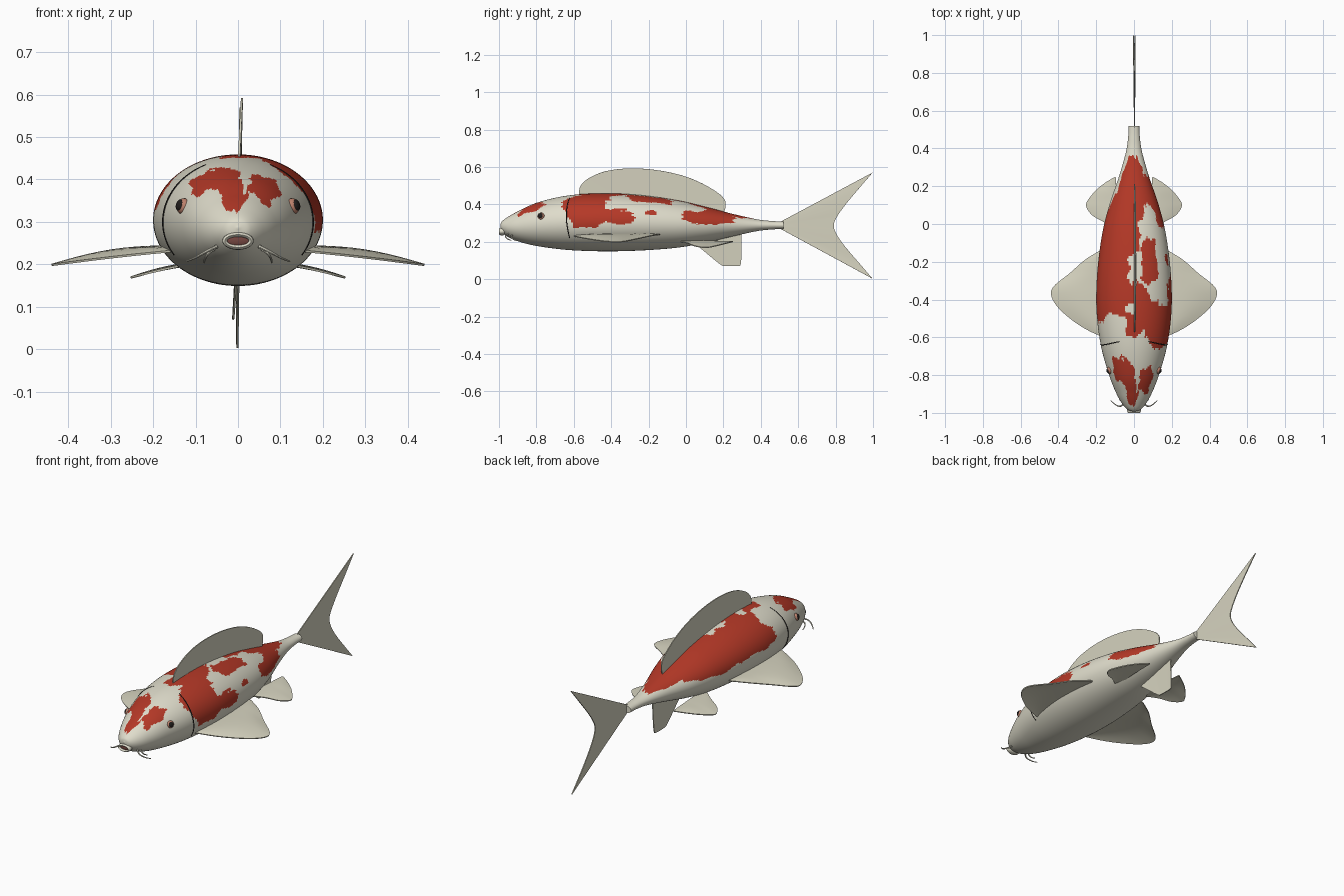
import bpy, bmesh, math
from mathutils import Vector, noise

if "Cube" in bpy.data.objects:
    bpy.data.objects.remove(bpy.data.objects["Cube"])


def material(name, rgb):
    m = bpy.data.materials.new(name)
    m.diffuse_color = (*rgb, 1)
    m.use_nodes = True
    m.node_tree.nodes["Principled BSDF"].inputs["Base Color"].default_value = m.diffuse_color
    return m


CREAM = material("cream_skin", (0.74, 0.72, 0.60))
RED = material("red_patches", (0.46, 0.04, 0.02))
FIN = material("pale_fin", (0.68, 0.66, 0.53))
BLACK = material("black", (0.015, 0.013, 0.012))
IRIS = material("copper_iris", (0.50, 0.22, 0.15))
MOUTH = material("mouth_inside", (0.17, 0.06, 0.05))


def spline(pts, t):
    """Catmull-Rom through pts, t in 0..1"""
    f = t * (len(pts) - 1)
    i = min(int(f), len(pts) - 2)
    u = f - i
    b, c = Vector(pts[i]), Vector(pts[i + 1])
    a = Vector(pts[i - 1]) if i > 0 else 2 * b - c
    d = Vector(pts[i + 2]) if i + 2 < len(pts) else 2 * c - b
    return 0.5 * (2 * b + (c - a) * u + (2 * a - 5 * b + 4 * c - d) * u ** 2
                  + (3 * b - a - 3 * c + d) * u ** 3)


def finish(bm, name, mats, angle=40):
    bmesh.ops.recalc_face_normals(bm, faces=bm.faces)
    me = bpy.data.meshes.new(name)
    bm.to_mesh(me)
    bm.free()
    ob = bpy.data.objects.new(name, me)
    bpy.context.collection.objects.link(ob)
    for m in mats:
        me.materials.append(m)
    bpy.ops.object.select_all(action='DESELECT')
    ob.select_set(True)
    bpy.context.view_layer.objects.active = ob
    bpy.ops.object.shade_smooth_by_angle(angle=math.radians(angle))
    return ob


# Body stations: y, half width, top z, bottom z
STATIONS = [(-0.993, 0.002, 0.288, 0.284), (-0.985, 0.030, 0.308, 0.256), (-0.955, 0.060, 0.331, 0.228),
            (-0.90, 0.092, 0.362, 0.203), (-0.80, 0.132, 0.408, 0.178), (-0.64, 0.176, 0.446, 0.157),
            (-0.45, 0.199, 0.459, 0.149), (-0.25, 0.194, 0.450, 0.153), (-0.05, 0.168, 0.422, 0.168),
            (0.10, 0.131, 0.388, 0.194), (0.25, 0.080, 0.349, 0.229), (0.38, 0.043, 0.320, 0.257),
            (0.46, 0.031, 0.311, 0.266), (0.52, 0.028, 0.308, 0.268)]


def body_at(y):
    for a, b in zip(STATIONS, STATIONS[1:]):
        if y <= b[0]:
            return Vector(a).lerp(Vector(b), (y - a[0]) / (b[0] - a[0]))


def skin(y, deg, lift=0.0):
    """Point on the body at angle deg from the top"""
    _, w, top, bot = body_at(y)
    a = math.radians(deg)
    return Vector(((w + lift) * math.sin(a), y, (top + bot) / 2 + ((top - bot) / 2 + lift) * math.cos(a)))


# Patches: angle from top, y, angle radius, y radius
RED_BLOBS = [(-26, -0.79, 28, 0.075), (-4, -0.88, 22, 0.07), (31, -0.84, 19, 0.065),
             (-38, -0.15, 47, 0.33), (-66, -0.40, 18, 0.11), (-5, 0.19, 48, 0.18),
             (3, -0.47, 26, 0.14), (55, -0.52, 46, 0.125), (76, -0.38, 17, 0.11),
             (60, 0.12, 29, 0.14), (25, -0.20, 17, 0.13), (66, -0.18, 6, 0.03)]
CREAM_BLOBS = [(2, -0.22, 9, 0.09), (-3, -0.45, 5, 0.035), (33, 0.00, 15, 0.09),
               (53, -0.30, 10, 0.13), (-22, -0.55, 9, 0.07), (11, -0.79, 4, 0.1), (18, -0.61, 6, 0.04)]


def is_red(u, y):
    p = Vector((u / 14, y * 16, 3.7))
    u += 7 * noise.noise(p) + 4 * noise.noise(p * 2.3)
    y += 0.035 * noise.noise(p + Vector((9, 5, 2))) + 0.015 * noise.noise(p * 2.5)
    inside = lambda bs: any(abs((u - b[0]) / b[2]) ** 2.6 + abs((y - b[1]) / b[3]) ** 2.6 < 1 for b in bs)
    return inside(RED_BLOBS) and not inside(CREAM_BLOBS)


# Body with patches chosen per face
bm = bmesh.new()
NR, NS = 221, 160
rings = []
for i in range(NR):
    y, w, top, bot = spline(STATIONS, i / (NR - 1))
    rings.append([bm.verts.new((w * math.sin(a), y, (top + bot) / 2 + (top - bot) / 2 * math.cos(a)))
                  for a in (2 * math.pi * k / NS for k in range(NS))])
for i in range(NR - 1):
    yc = (rings[i][0].co.y + rings[i + 1][0].co.y) / 2
    for k in range(NS):
        n = (k + 1) % NS
        f = bm.faces.new((rings[i][k], rings[i][n], rings[i + 1][n], rings[i + 1][k]))
        u = (k + 0.5) * 360 / NS
        f.material_index = int(is_red(u if u < 180 else u - 360, yc))
bm.faces.new(rings[0])
bm.faces.new(rings[-1])
finish(bm, "body", [CREAM, RED])


# Fins: thin sheets lofted from a root line to an outer edge
def fin(name, root, edge, bow=(0, 0, 0), nu=48, nv=10, thick=0.005):
    bm = bmesh.new()
    g = []
    for i in range(nu + 1):
        a, b = spline(root, i / nu), spline(edge, i / nu)
        s = math.sin(math.pi * i / nu)
        g.append([bm.verts.new(a.lerp(b, j / nv) + Vector(bow) * s * math.sin(math.pi * j / nv))
                  for j in range(nv + 1)])
    for i in range(nu):
        for j in range(nv):
            bm.faces.new((g[i][j], g[i + 1][j], g[i + 1][j + 1], g[i][j + 1]))
    bmesh.ops.remove_doubles(bm, verts=bm.verts, dist=0.0004)
    bmesh.ops.recalc_face_normals(bm, faces=bm.faces)
    bmesh.ops.solidify(bm, geom=bm.verts[:] + bm.edges[:] + bm.faces[:], thickness=thick)
    return finish(bm, name, [FIN])


fin("dorsal_fin", [(0, -0.57, 0.44), (0, -0.3, 0.44), (0, 0.0, 0.40), (0, 0.20, 0.35)],
    [(0, -0.572, 0.455), (0.002, -0.565, 0.497), (0.004, -0.52, 0.540), (0.006, -0.43, 0.577),
     (0.007, -0.31, 0.592), (0.007, -0.17, 0.585), (0.006, -0.03, 0.557), (0.005, 0.08, 0.515),
     (0.003, 0.17, 0.462), (0.001, 0.208, 0.422), (0, 0.212, 0.385)])
fin("anal_fin", [(0, 0.05, 0.20), (0, 0.18, 0.23), (0, 0.295, 0.25)],
    [(0, 0.06, 0.18), (-0.004, 0.12, 0.13), (-0.008, 0.185, 0.078), (-0.009, 0.21, 0.071),
     (-0.009, 0.275, 0.070), (-0.008, 0.293, 0.082), (-0.004, 0.296, 0.15), (0, 0.296, 0.235)])
fin("tail_fin", [(0, 0.505, 0.307), (0, 0.505, 0.269)],
    [(0.003, 0.998, 0.570), (0.004, 0.925, 0.485), (0.003, 0.85, 0.395), (0.001, 0.805, 0.33),
     (0, 0.79, 0.287), (-0.001, 0.805, 0.24), (-0.003, 0.85, 0.175), (-0.005, 0.925, 0.087),
     (-0.004, 0.998, 0.002)])
for side, s in (("left", -1), ("right", 1)):
    flip = lambda pts: [(s * x, y, z) for x, y, z in pts]
    fin(side + "_pectoral_fin", flip([(0.14, -0.60, 0.236), (0.16, -0.38, 0.245), (0.165, -0.14, 0.242)]),
        flip([(0.15, -0.605, 0.234), (0.24, -0.565, 0.225), (0.32, -0.515, 0.216), (0.40, -0.445, 0.206),
              (0.438, -0.38, 0.201), (0.425, -0.33, 0.204), (0.34, -0.26, 0.218), (0.26, -0.19, 0.233),
              (0.18, -0.14, 0.241)]), (0, 0, 0.012))
    fin(side + "_pelvic_fin", flip([(0.08, -0.04, 0.205), (0.09, 0.1, 0.207), (0.096, 0.245, 0.203)]),
        flip([(0.10, -0.035, 0.205), (0.16, 0.01, 0.194), (0.22, 0.045, 0.180), (0.252, 0.09, 0.172),
              (0.245, 0.125, 0.173), (0.20, 0.18, 0.185), (0.15, 0.22, 0.195), (0.10, 0.25, 0.203)]),
        (0, 0, 0.006))


# Tapered tubes for barbels and gill lines
def tube(name, pts, r0, r1, mat, n=24, sides=8):
    bm = bmesh.new()
    rs = []
    for i in range(n + 1):
        t = i / n
        c = spline(pts, t)
        d = (spline(pts, min(t + 0.01, 1)) - spline(pts, max(t - 0.01, 0))).normalized()
        a = d.cross(Vector((0.1, 1, 0.2))).normalized()
        b = d.cross(a)
        r = r0 + (r1 - r0) * t
        rs.append([bm.verts.new(c + r * (a * math.cos(q) + b * math.sin(q)))
                   for q in (2 * math.pi * k / sides for k in range(sides))])
    for p, q in zip(rs, rs[1:]):
        for k in range(sides):
            m = (k + 1) % sides
            bm.faces.new((p[k], p[m], q[m], q[k]))
    bm.faces.new(rs[0])
    bm.faces.new(rs[-1])
    return finish(bm, name, [mat])


def ball(name, loc, scale, direction, mat):
    """Ellipsoid whose local z follows direction"""
    bm = bmesh.new()
    bmesh.ops.create_uvsphere(bm, u_segments=24, v_segments=14, radius=1)
    q = Vector(direction).to_track_quat('Z', 'Y')
    for v in bm.verts:
        v.co = Vector(loc) + q @ (v.co * Vector(scale))
    return finish(bm, name, [mat])


for side, s in (("left", -1), ("right", 1)):
    tube(side + "_gill_line", [skin(-0.622 - 0.018 * math.sin(math.pi * k / 10), s * (25 + 9.8 * k))
                               for k in range(11)], 0.0028, 0.0028, BLACK, 40)
    tube(side + "_long_barbel", [(s * 0.05, -0.95, 0.242), (s * 0.075, -0.965, 0.230),
                                 (s * 0.10, -0.955, 0.216), (s * 0.122, -0.935, 0.207)], 0.0045, 0.002, CREAM)
    tube(side + "_short_barbel", [(s * 0.05, -0.925, 0.240), (s * 0.068, -0.935, 0.228),
                                  (s * 0.077, -0.925, 0.215), (s * 0.080, -0.905, 0.204)], 0.0045, 0.002, CREAM)
    # Eye and pupil
    eye = skin(-0.775, s * 69)
    out = Vector((s * 0.85, -0.38, 0.25)).normalized()
    ball(side + "_eye", eye, (0.019, 0.019, 0.014), out, IRIS)
    ball(side + "_pupil", eye + out * 0.009, (0.014, 0.014, 0.0075), out, BLACK)

# Mouth: lip ring and dark opening
bm = bmesh.new()
lip = [[bm.verts.new(((0.031 + 0.006 * math.cos(b)) * math.cos(a), -0.984 + 0.016 * math.sin(b),
                      0.255 + (0.015 + 0.006 * math.cos(b)) * math.sin(a)))
        for b in (2 * math.pi * j / 12 for j in range(12))] for a in (2 * math.pi * i / 40 for i in range(40))]
for i in range(40):
    for j in range(12):
        p, q, n = lip[i], lip[(i + 1) % 40], (j + 1) % 12
        bm.faces.new((p[j], q[j], q[n], p[n]))
finish(bm, "lips", [CREAM])
ball("mouth_opening", (0, -0.984, 0.255), (0.031, 0.015, 0.008), (0, -1, 0), MOUTH)
